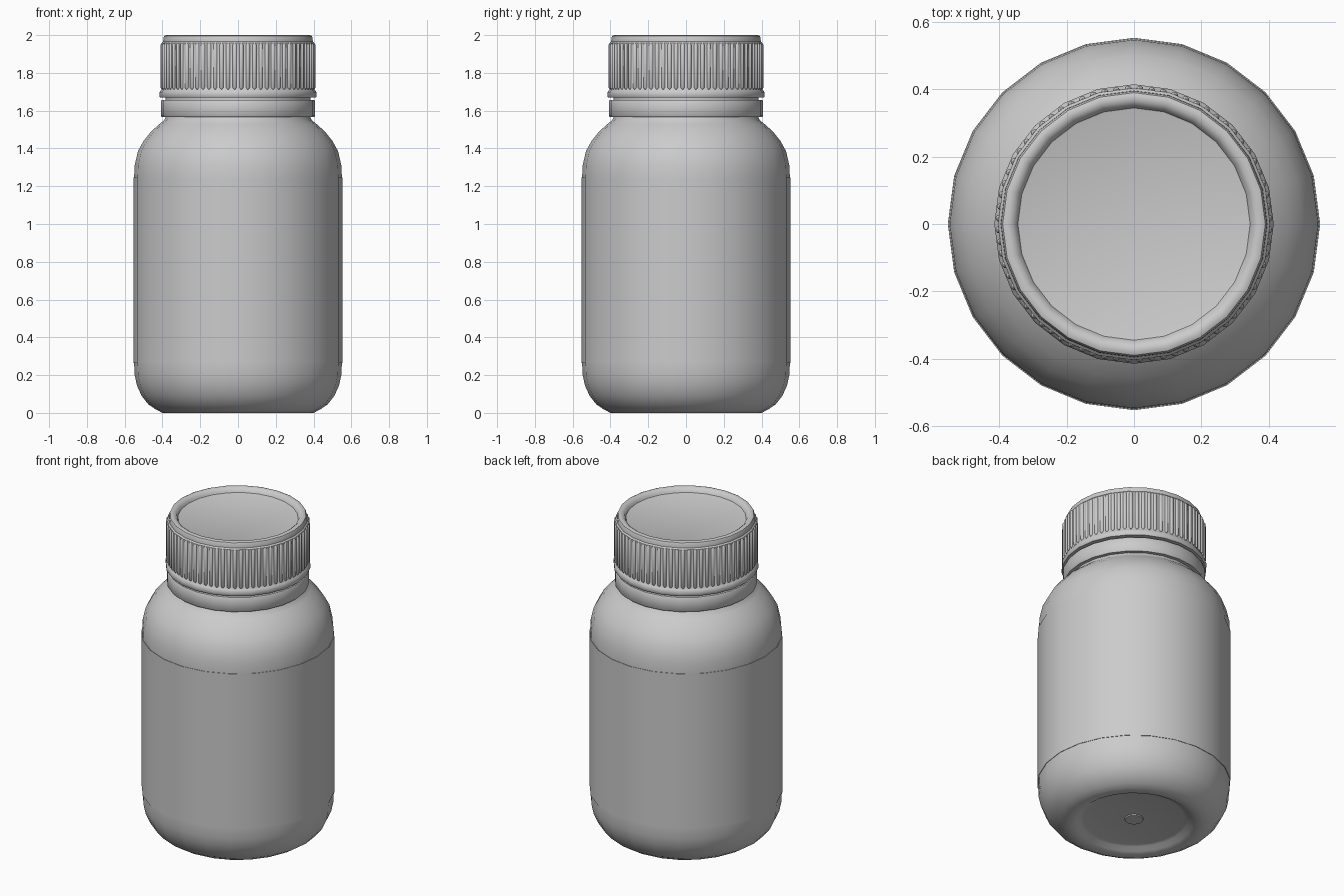
import bpy, bmesh, math
from mathutils import Vector, Matrix

if "Cube" in bpy.data.objects:
    bpy.data.objects.remove(bpy.data.objects["Cube"])

SIDES = 24


def finish(bm, name, angle=40):
    bmesh.ops.recalc_face_normals(bm, faces=bm.faces)
    mesh = bpy.data.meshes.new(name)
    bm.to_mesh(mesh)
    bm.free()
    ob = bpy.data.objects.new(name, mesh)
    bpy.context.collection.objects.link(ob)
    bpy.ops.object.select_all(action='DESELECT')
    ob.select_set(True)
    bpy.context.view_layer.objects.active = ob
    bpy.ops.object.shade_smooth_by_angle(angle=math.radians(angle))
    return ob


def lathe(name, profile, closed=False, angle=40):
    """Revolve (radius, z) points around the z axis."""
    bm = bmesh.new()
    verts = [bm.verts.new((r, 0, z)) for r, z in profile]
    edges = [bm.edges.new(pair) for pair in zip(verts, verts[1:])]
    if closed:
        edges.append(bm.edges.new((verts[-1], verts[0])))
    bmesh.ops.spin(bm, geom=verts + edges, cent=(0, 0, 0), axis=(0, 0, 1),
                   angle=math.tau, steps=SIDES, use_duplicate=False)
    bmesh.ops.remove_doubles(bm, verts=bm.verts, dist=1e-5)
    return finish(bm, name, angle)


# bottle: recessed base with centre pip, straight wall, round shoulder, neck
lathe("bottle", [
    (0, 0.024), (0.052, 0.024), (0.055, 0.03), (0.29, 0.03), (0.31, 0.025),
    (0.335, 0.008), (0.36, 0.0), (0.40, 0.0), (0.435, 0.018), (0.475, 0.045),
    (0.51, 0.09), (0.535, 0.145), (0.547, 0.20), (0.55, 0.26),
    (0.55, 1.25), (0.547, 1.31), (0.53, 1.385), (0.50, 1.44), (0.46, 1.49),
    (0.415, 1.53), (0.39, 1.55), (0.382, 1.57), (0.38, 1.60),
    (0.38, 1.90), (0, 1.90)])

# wrap-around label
lathe("label", [(0.549, 0.265), (0.553, 0.265), (0.553, 1.245), (0.549, 1.245)],
      closed=True, angle=30)

# tamper band below the cap
lathe("tamper_band", [
    (0.378, 1.567), (0.404, 1.567), (0.408, 1.572), (0.408, 1.652),
    (0.404, 1.657), (0.37, 1.657)], closed=True)

# cap with lower flange, raised rounded rim and sunken top
lathe("cap", [
    (0.36, 1.64), (0.385, 1.645), (0.385, 1.669), (0.411, 1.669), (0.415, 1.674),
    (0.415, 1.698), (0.408, 1.708), (0.404, 1.713), (0.404, 1.958),
    (0.396, 1.966), (0.395, 1.985), (0.390, 1.996), (0.380, 2.0),
    (0.365, 1.998), (0.352, 1.988), (0.345, 1.972), (0.340, 1.97), (0, 1.97)])

# grip ribs: half-round bars with rounded ends, three on each cap facet
bm = bmesh.new()
R, W, D, Z0, Z1 = 0.404, 0.011, 0.010, 1.713, 1.958
for i in range(SIDES):
    a = Vector((R * math.cos(math.tau * i / SIDES), R * math.sin(math.tau * i / SIDES), 0))
    b = Vector((R * math.cos(math.tau * (i + 1) / SIDES), R * math.sin(math.tau * (i + 1) / SIDES), 0))
    tangent = (b - a).normalized()
    out = (a + b).normalized()
    for t in (1 / 6, 1 / 2, 5 / 6):
        base = a.lerp(b, t)
        rings = []
        for z, s in ((Z0, 0.35), (Z0 + 0.009, 1), (Z1 - 0.009, 1), (Z1, 0.35)):
            rings.append([bm.verts.new(base + tangent * (W * s * math.cos(q))
                                       + out * (D * s * math.sin(q) - 0.001)
                                       + Vector((0, 0, z)))
                          for q in [math.pi * k / 4 for k in range(5)]])
        for lo, hi in zip(rings, rings[1:]):
            for k in range(4):
                bm.faces.new((lo[k], lo[k + 1], hi[k + 1], hi[k]))
        bm.faces.new(rings[0])
        bm.faces.new(rings[-1])
finish(bm, "cap_ribs", 50)
